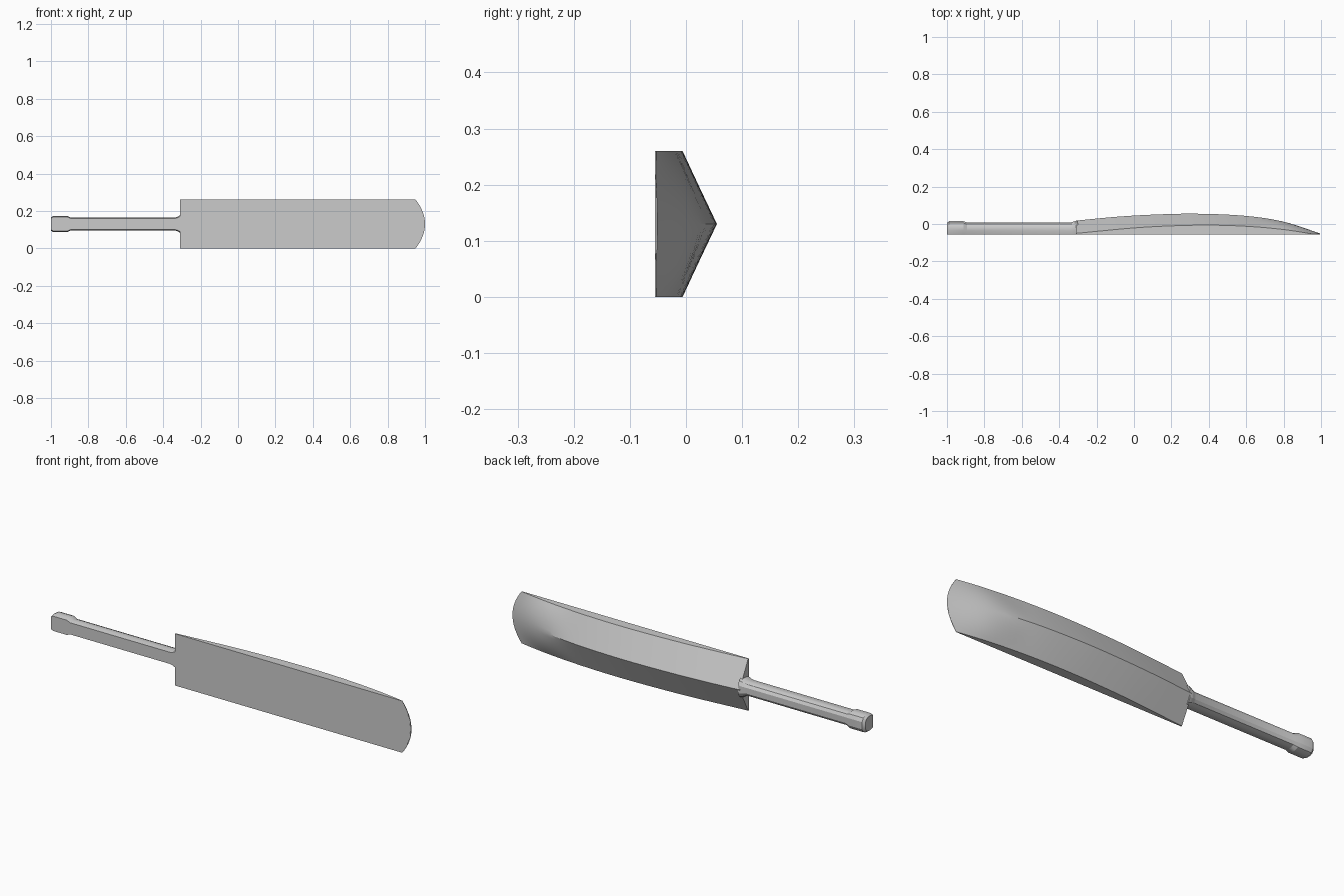
import bpy, bmesh, math

cube = bpy.data.objects.get("Cube")
if cube:
    bpy.data.objects.remove(cube, do_unlink=True)

FRONT, MID, HALF = -0.055, 0.13, 0.13
START = -0.31

grey = bpy.data.materials.new("plain grey")
grey.use_nodes = True
grey.diffuse_color = (0.6, 0.6, 0.6, 1)
grey.node_tree.nodes["Principled BSDF"].inputs["Base Color"].default_value = (0.6, 0.6, 0.6, 1)


def loft(name, rings, angle):
    """Skin closed rings of points and cap both ends."""
    bm = bmesh.new()
    loops = [[bm.verts.new(p) for p in ring] for ring in rings]
    for a, b in zip(loops, loops[1:]):
        for i in range(len(a)):
            j = (i + 1) % len(a)
            bm.faces.new((a[i], a[j], b[j], b[i]))
    bm.faces.new(loops[0])
    bm.faces.new(loops[-1])
    bmesh.ops.recalc_face_normals(bm, faces=bm.faces)
    mesh = bpy.data.meshes.new(name)
    bm.to_mesh(mesh)
    bm.free()
    mesh.materials.append(grey)
    obj = bpy.data.objects.new(name, mesh)
    bpy.context.collection.objects.link(obj)
    bpy.ops.object.select_all(action="DESELECT")
    obj.select_set(True)
    bpy.context.view_layer.objects.active = obj
    bpy.ops.object.shade_smooth_by_angle(angle=math.radians(angle))
    return obj


def curve(points, x):
    """Smooth interpolation through profile points."""
    n = len(points)
    k = 0
    while k < n - 2 and x > points[k + 1][0]:
        k += 1

    def slope(i):
        a, b = points[max(i - 1, 0)], points[min(i + 1, n - 1)]
        return (b[1] - a[1]) / (b[0] - a[0])
    (x0, y0), (x1, y1) = points[k], points[k + 1]
    w = x1 - x0
    t = (x - x0) / w
    return ((2*t**3 - 3*t**2 + 1) * y0 + (t**3 - 2*t**2 + t) * w * slope(k)
            + (3*t**2 - 2*t**3) * y1 + (t**3 - t**2) * w * slope(k + 1))


# Blade: flat face, ridged back that rounds off towards the curved toe
SPINE = [(-0.31, 0.018), (-0.1, 0.038), (0.1, 0.05), (0.33, 0.055),
         (0.6, 0.043), (0.8, 0.012), (1, -0.052)]
EDGE = [(-0.31, -0.05), (0, -0.021), (0.2, -0.01), (0.4, -0.006),
        (0.6, -0.012), (0.8, -0.028), (1, -0.053)]
STEPS, SIDE = 40, 8
rings = []
for s in range(STEPS + 1):
    u = s / STEPS
    x = START + u * (1 - START)
    spine, edge = curve(SPINE, x), curve(EDGE, x)
    r = min(max((x - 0.6) / 0.25, 0), 1)
    r = r * r * (3 - 2 * r)
    ring = []
    for i in range(-SIDE, SIDE + 1):
        t = i / SIDE
        shape = (1 - r) * (1 - abs(t)) + r * (1 - t * t)
        ring.append((x - 0.05 * t * t * u ** 8, edge + (spine - edge) * shape, MID + HALF * t))
    toe = rings and ring[-1][0]
    ring += [(ring[-1][0], FRONT, MID + HALF), (ring[0][0], FRONT, MID - HALF)]
    # keep the flat face following the toe curve
    ring[-1:] = [(START + u * (1 - START) - 0.05 * (i / SIDE) ** 2 * u ** 8, FRONT, MID + HALF * i / SIDE)
                 for i in range(SIDE - 1, -SIDE - 1, -1)]
    rings.append(ring)
loft("blade", rings, 20)

# Handle: faceted bar with a thicker butt and a flare into the blade
SECTION = [(0.86, 0), (1, 0.3), (1, 0.62), (0.82, 0.86), (0.42, 1)]
STATIONS = [(-1, 0.036, 0.006), (-0.988, 0.043, 0.015), (-0.912, 0.043, 0.015),
            (-0.893, 0.034, 0.008), (-0.34, 0.034, 0.008), (-0.325, 0.038, 0.012),
            (-0.315, 0.044, 0.016), (-0.3, 0.05, 0.016)]
outline = SECTION + [(-a, b) for a, b in reversed(SECTION)]
loft("handle", [[(x, FRONT + b * (back - FRONT), MID + a * half) for a, b in outline]
                for x, half, back in STATIONS], 25)
